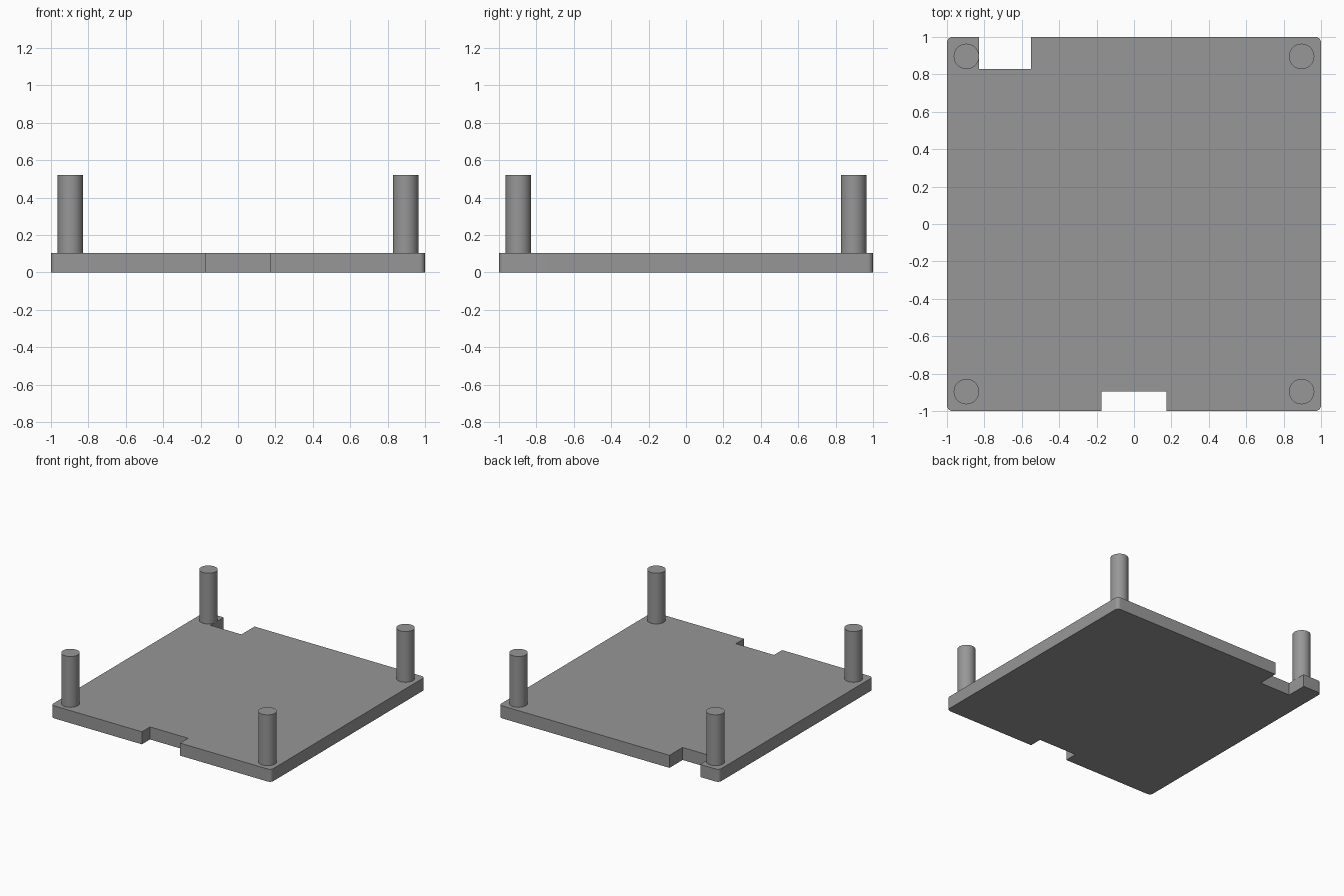
import bpy, bmesh, math

if "Cube" in bpy.data.objects:
    bpy.data.objects.remove(bpy.data.objects["Cube"])

PLATE_H, POST_TOP = 0.103, 0.52
CORNER_R, POST_R, POST_POS = 0.03, 0.068, 0.896

grey = bpy.data.materials.new("mid grey")
grey.diffuse_color = (0.31, 0.31, 0.31, 1)
grey.use_nodes = True
grey.node_tree.nodes["Principled BSDF"].inputs["Base Color"].default_value = grey.diffuse_color


def finish(bm, name):
    bmesh.ops.recalc_face_normals(bm, faces=bm.faces)
    mesh = bpy.data.meshes.new(name)
    bm.to_mesh(mesh)
    bm.free()
    mesh.materials.append(grey)
    obj = bpy.data.objects.new(name, mesh)
    bpy.context.collection.objects.link(obj)
    bpy.context.view_layer.objects.active = obj
    obj.select_set(True)
    bpy.ops.object.shade_smooth_by_angle(angle=math.radians(30))
    obj.select_set(False)
    return obj


def corner(sx, sy, start):
    """Quarter-circle corner, running anticlockwise from the start angle."""
    c = 1 - CORNER_R
    angles = [math.radians(start + 90 * i / 8) for i in range(9)]
    return [(sx * c + CORNER_R * math.cos(a), sy * c + CORNER_R * math.sin(a)) for a in angles]


# Base plate: rounded square outline with a front and a back notch
outline = corner(-1, -1, 180)
outline += [(-0.173, -1), (-0.173, -0.895), (0.173, -0.895), (0.173, -1)]
outline += corner(1, -1, 270) + corner(1, 1, 0)
outline += [(-0.55, 1), (-0.55, 0.83), (-0.83, 0.83), (-0.83, 1)]
outline += corner(-1, 1, 90)

bm = bmesh.new()
base = bm.faces.new([bm.verts.new((x, y, 0)) for x, y in outline])
top = bmesh.ops.extrude_face_region(bm, geom=[base], use_keep_orig=True)
bmesh.ops.translate(bm, vec=(0, 0, PLATE_H),
                    verts=[v for v in top["geom"] if isinstance(v, bmesh.types.BMVert)])
finish(bm, "base_plate")

# Four corner posts standing on the plate
for side_y, row in ((-1, "front"), (1, "back")):
    for side_x, side in ((-1, "left"), (1, "right")):
        bm = bmesh.new()
        bmesh.ops.create_cone(bm, cap_ends=True, segments=48, radius1=POST_R,
                              radius2=POST_R, depth=POST_TOP - PLATE_H)
        post = finish(bm, f"{row}_{side}_post")
        post.location = (side_x * POST_POS, side_y * POST_POS, (POST_TOP + PLATE_H) / 2)
